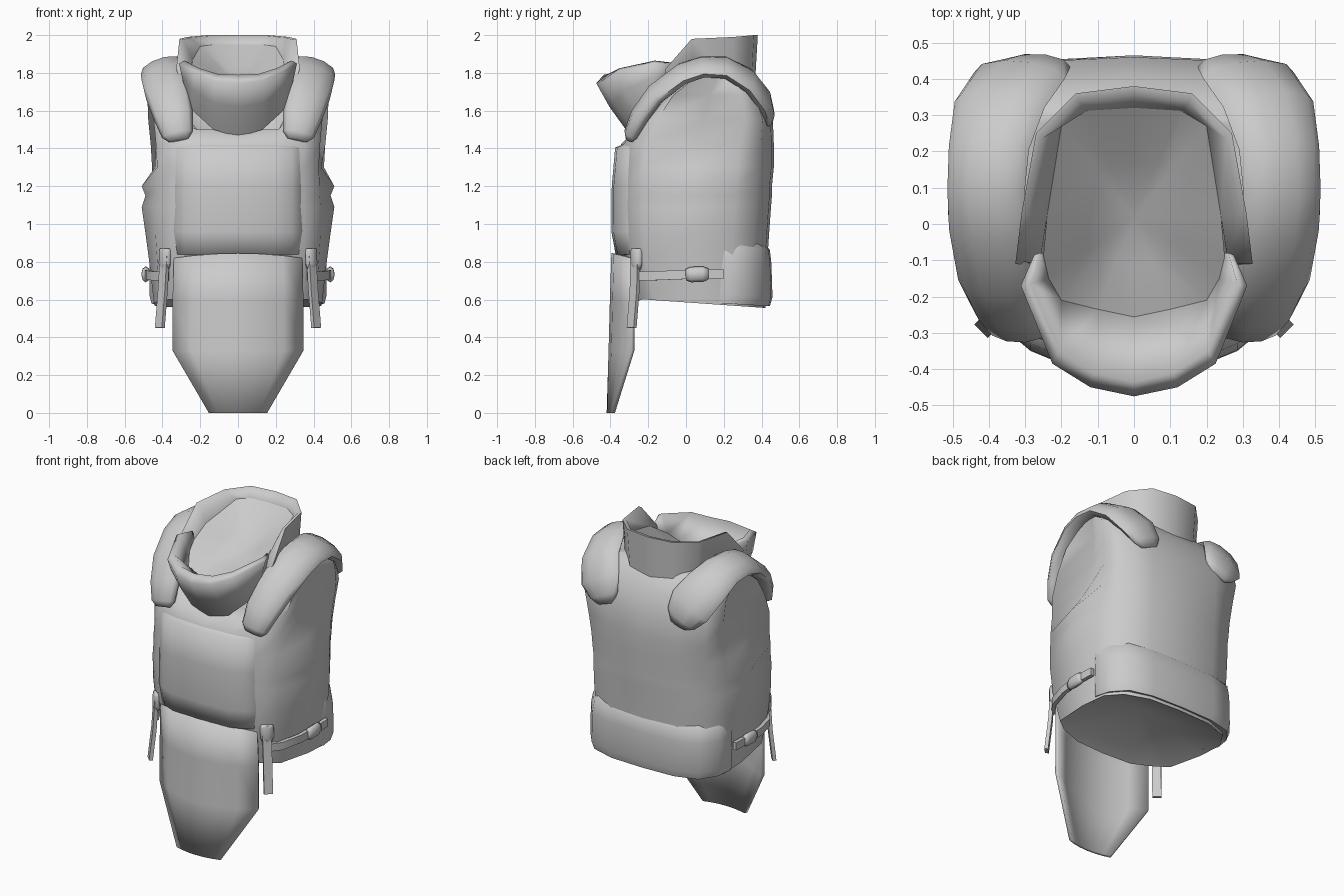
import bpy, bmesh, math
from mathutils import Vector

if "Cube" in bpy.data.objects:
    bpy.data.objects.remove(bpy.data.objects["Cube"])

grey = bpy.data.materials.new("light_grey")
grey.use_nodes = True
grey.diffuse_color = (0.6, 0.6, 0.6, 1)
grey.node_tree.nodes["Principled BSDF"].inputs["Base Color"].default_value = (0.6, 0.6, 0.6, 1)


def loft(name, rows, ring=True, caps=True, apexes=(None, None), mirror=False, thick=0, angle=75):
    """Skin rows of points; ring closes each row, apexes close the ends with a fan."""
    bm = bmesh.new()
    grid = [[bm.verts.new(p) for p in row] for row in rows]
    n = len(grid[0])
    for a, b in zip(grid, grid[1:]):
        for i in range(n if ring else n - 1):
            j = (i + 1) % n
            bm.faces.new((a[i], a[j], b[j], b[i]))
    for row, apex in ((grid[0], apexes[0]), (grid[-1], apexes[1])):
        if apex:
            tip = bm.verts.new(apex)
            for i in range(n):
                bm.faces.new((row[i], row[(i + 1) % n], tip))
        elif ring and caps:
            bm.faces.new(row)
    bmesh.ops.remove_doubles(bm, verts=bm.verts, dist=0.0005)
    bmesh.ops.recalc_face_normals(bm, faces=bm.faces)
    mesh = bpy.data.meshes.new(name)
    bm.to_mesh(mesh)
    bm.free()
    obj = bpy.data.objects.new(name, mesh)
    bpy.context.collection.objects.link(obj)
    mesh.materials.append(grey)
    bpy.ops.object.select_all(action='DESELECT')
    obj.select_set(True)
    bpy.context.view_layer.objects.active = obj
    bpy.ops.object.shade_smooth_by_angle(angle=math.radians(angle))
    if thick:
        mod = obj.modifiers.new("thickness", 'SOLIDIFY')
        mod.thickness = thick
        mod.offset = 0
    if mirror:
        obj.modifiers.new("mirror", 'MIRROR').use_mirror_merge = False
    return obj


def both(half):
    """Mirror a half row that begins on the centre line into a whole row."""
    return [(-x, y, z) for x, y, z in reversed(half[1:])] + list(half)


def loop(half):
    """Mirror a half outline whose two ends lie on the centre line into a closed ring."""
    return list(half) + [(-x, y, z) for x, y, z in reversed(half[1:-1])]


def sweep(name, path, wide, sides):
    """Sweep an oval or box section along (x, y, z, half width, half thickness)."""
    pts = [Vector(p[:3]) for p in path]
    rows = []
    for i, p in enumerate(path):
        t = (pts[min(i + 1, len(pts) - 1)] - pts[max(i - 1, 0)]).normalized()
        w = Vector(wide)
        w = (w - t * w.dot(t)).normalized()
        nrm = t.cross(w)
        k, off = (math.sqrt(2), math.pi / 4) if sides == 4 else (1, 0)
        rows.append([pts[i] + w * (p[3] * k * math.cos(off + a)) + nrm * (p[4] * k * math.sin(off + a))
                     for a in (2 * math.pi * s / sides for s in range(sides))])
    return loft(name, rows, mirror=True, angle=75 if sides > 4 else 30)


# Torso shell: height, front, back, edge width, middle side width (hollow at the armholes), back roundness
levels = [(0.585, -0.28, 0.42, 0.44, 0.445, 1), (0.80, -0.34, 0.43, 0.455, 0.47, 1),
          (0.95, -0.355, 0.44, 0.465, 0.49, 1), (1.09, -0.36, 0.45, 0.465, 0.51, 1),
          (1.15, -0.36, 0.455, 0.46, 0.49, 1), (1.20, -0.36, 0.455, 0.46, 0.51, 0.9),
          (1.30, -0.355, 0.465, 0.455, 0.44, 0.8), (1.42, -0.345, 0.465, 0.462, 0.39, 0.6),
          (1.55, -0.27, 0.46, 0.475, 0.385, 0.4), (1.68, -0.16, 0.41, 0.48, 0.41, 0.4),
          (1.78, 0.0, 0.34, 0.47, 0.46, 0.6), (1.81, 0.02, 0.30, 0.26, 0.26, 1)]
rows = []
for k, (z, yf, yb, w, xm, r) in enumerate(levels):
    d = yb - yf
    half = [(0, yf), (0.45 * w, yf + 0.015 * d), (0.76 * w, yf + 0.07 * d), (0.94 * w, yf + 0.16 * d),
            (xm, yf + 0.5 * d), (w, yf + (0.8 - 0.04 * r) * d), ((0.93 - 0.09 * r) * w, yb - (0.06 + 0.04 * r) * d),
            (0.5 * w, yb - 0.015 * d), (0, yb)]
    # the bottom hem tilts down to the back, the front neckline stays low
    rows.append(loop([(x, y, min(z, 1.5) if i < 2 else z - (0.07 * y if k == 0 else 0))
                      for i, (x, y) in enumerate(half)]))
loft("torso_shell", rows, apexes=((0, 0.05, 0.74), (0, 0.08, 1.45)))

# Chest plate, curved around the front
plate = [(0, -0.395), (0.2, -0.385), (0.285, -0.35), (0.345, -0.30)]
rows = [both([(x, y + dy, z) for x, y in plate])
        for z, dy in ((1.425, 0.07), (1.405, 0.02), (1.2, 0.002), (0.96, 0), (0.84, 0.022), (0.83, 0.09))]
rows = [[(r[0][0], -0.24, r[0][2])] + r + [(r[-1][0], -0.24, r[-1][2])] for r in rows]
loft("chest_plate", rows, ring=False, angle=85)

# Hanging front flap
rows = []
for z, w, yc, ye in ((0.845, 0.335, -0.385, -0.285), (0.6, 0.342, -0.393, -0.28),
                     (0.33, 0.342, -0.40, -0.282), (0.0, 0.15, -0.41, -0.385)):
    rows.append(both([(w * t, yc + (ye - yc) * t * t, z - (0.025 * t * t if z > 0.8 else 0))
                      for t in (0, 0.35, 0.7, 1)]))
loft("front_flap", rows, ring=False, thick=0.02)

# Lumbar pad around the lower back
band = [(0, 0.452), (0.22, 0.445), (0.37, 0.405), (0.445, 0.31), (0.465, 0.21), (0.42, 0.14)]
rows = [both([(x * s, y + dy, z - 0.06 * y) for x, y in band])
        for z, s, dy in ((0.61, 0.92, -0.05), (0.592, 0.985, -0.008), (0.64, 1.01, 0.006),
                         (0.82, 1.01, 0), (0.89, 0.99, -0.008), (0.93, 0.95, -0.04))]
loft("lumbar_pad", rows, ring=False, angle=85)

# Padded shoulder guards arching from chest to back
sweep("shoulder_pads", [
    (0.315, -0.30, 1.445, 0.055, 0.02), (0.32, -0.29, 1.475, 0.085, 0.04),
    (0.34, -0.245, 1.57, 0.105, 0.05), (0.37, -0.16, 1.69, 0.12, 0.05),
    (0.398, -0.02, 1.795, 0.118, 0.048), (0.408, 0.09, 1.832, 0.113, 0.046),
    (0.40, 0.21, 1.828, 0.118, 0.046), (0.37, 0.33, 1.76, 0.135, 0.048),
    (0.315, 0.41, 1.66, 0.14, 0.045), (0.27, 0.435, 1.58, 0.105, 0.035),
    (0.255, 0.44, 1.535, 0.06, 0.018)], (0.94, 0, -0.34), 10)

# Tall back collar: outer bottom, outer top, rim, inner slope, inner bottom
back_top = [(0, 0.38, 2.0), (0.16, 0.36, 2.0), (0.27, 0.25, 1.99), (0.31, 0.03, 1.98), (0.327, -0.11, 1.82)]
back_inner = [(0, 0.32, 1.95), (0.13, 0.312, 1.95), (0.20, 0.27, 1.94), (0.24, 0.02, 1.87), (0.26, -0.11, 1.80)]
back_rows = [
    [(0, 0.365, 1.74), (0.15, 0.345, 1.73), (0.25, 0.25, 1.75), (0.28, 0.05, 1.77), (0.30, -0.11, 1.74)],
    back_top,
    [(x * 0.94, y * 0.94, z - 0.004) for x, y, z in back_top],
    back_inner,
    [(x * 0.97, y - 0.01, z - 0.13) for x, y, z in back_inner]]
loft("back_collar", [list(c) for c in zip(*[both(r) for r in back_rows])])

# Flared front collar: outer bottom, bulge, outer top, rim, inner bottom
front_inner = [(0, -0.256, 1.66), (0.1, -0.235, 1.67), (0.2, -0.21, 1.70), (0.235, -0.15, 1.76), (0.25, -0.08, 1.80)]
front_rows = [
    [(0, -0.29, 1.46), (0.13, -0.28, 1.50), (0.24, -0.25, 1.60), (0.27, -0.18, 1.68), (0.265, -0.09, 1.74)],
    [(0, -0.405, 1.62), (0.13, -0.385, 1.64), (0.24, -0.33, 1.71), (0.295, -0.18, 1.77), (0.275, -0.087, 1.80)],
    [(0, -0.475, 1.745), (0.12, -0.45, 1.755), (0.225, -0.385, 1.80), (0.312, -0.17, 1.85), (0.275, -0.085, 1.85)],
    [(0, -0.435, 1.79), (0.11, -0.41, 1.795), (0.205, -0.35, 1.825), (0.285, -0.165, 1.865), (0.26, -0.08, 1.855)],
    front_inner]
loft("front_collar", [list(c) for c in zip(*[both(r) for r in front_rows])], angle=100)

# Shallow hollow lining inside the neck
rim = loop(front_inner[:4] + [(0.25, -0.09, 1.80)] + back_inner[3::-1])
loft("neck_lining", [[(x * 0.5, y * 0.5 + 0.01, 1.74 + (z - 1.74) * 0.45) for x, y, z in rim], rim],
     ring=True, caps=False, apexes=((0, 0.02, 1.735), None), angle=85)

# Side straps with their buckles
sweep("side_straps", [(0.375, -0.275, 0.725, 0.024, 0.012), (0.44, -0.19, 0.725, 0.024, 0.012),
                      (0.475, -0.06, 0.73, 0.024, 0.012), (0.485, 0.06, 0.735, 0.024, 0.012),
                      (0.48, 0.20, 0.735, 0.024, 0.012)], (0, 0, 1), 4)
sweep("side_buckles", [(0.485, 0.0, 0.73, 0.03, 0.016), (0.488, 0.025, 0.732, 0.041, 0.024),
                       (0.488, 0.09, 0.735, 0.041, 0.024), (0.487, 0.118, 0.735, 0.03, 0.016)], (0, 0, 1), 8)

# Hanging strap ends with their clips
sweep("hanging_straps", [(0.388, -0.268, 0.83, 0.026, 0.011), (0.398, -0.272, 0.65, 0.026, 0.011),
                         (0.414, -0.288, 0.45, 0.026, 0.011)], (0.7, 0.7, 0), 4)
sweep("hanging_clips", [(0.388, -0.262, 0.76, 0.028, 0.018), (0.388, -0.262, 0.79, 0.04, 0.024),
                        (0.386, -0.262, 0.855, 0.04, 0.024), (0.386, -0.262, 0.87, 0.034, 0.02)], (0.7, 0.7, 0), 8)
